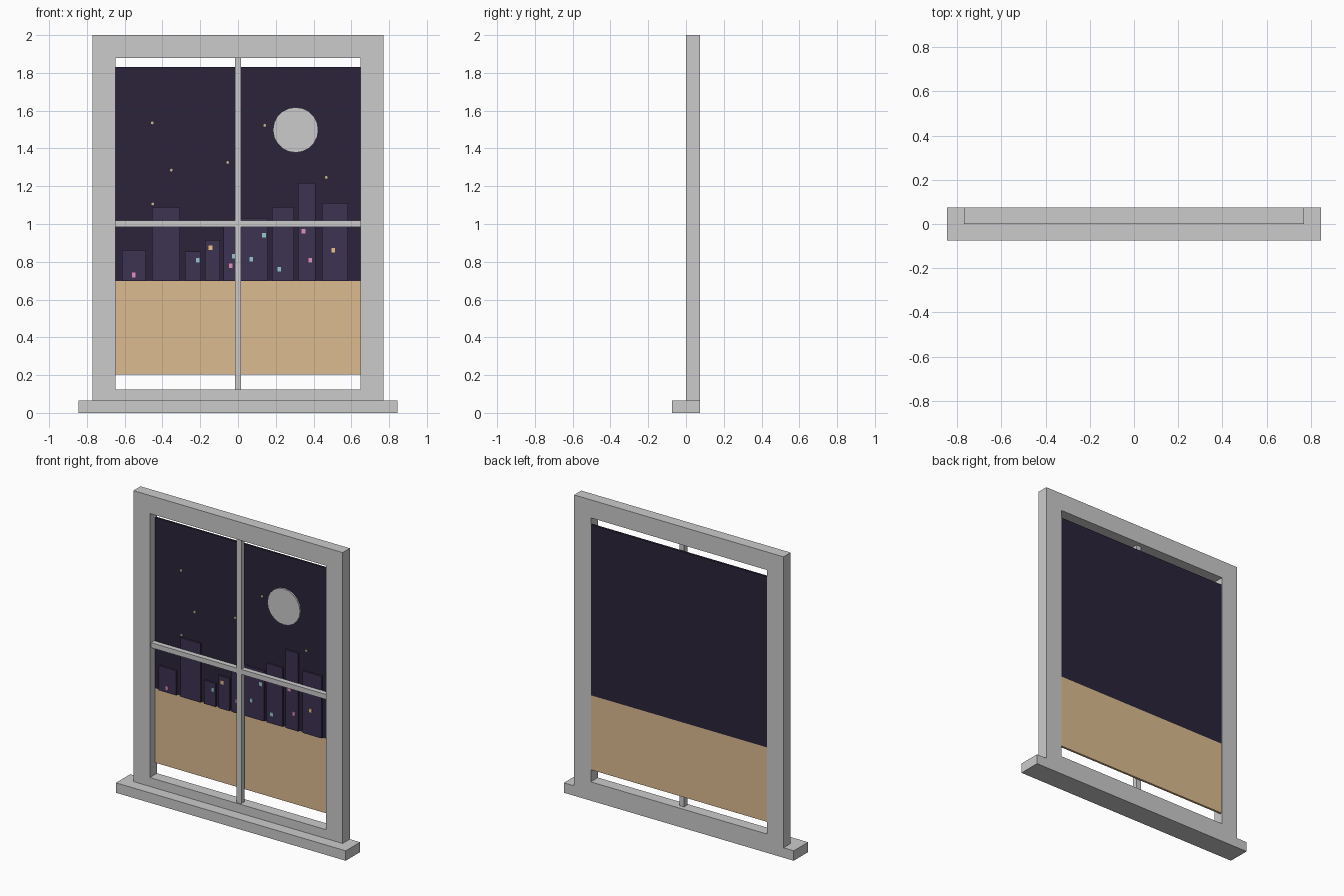
import bpy, bmesh, math
from mathutils import Matrix

if "Cube" in bpy.data.objects:
    bpy.data.objects.remove(bpy.data.objects["Cube"])


def material(name, rgb):
    m = bpy.data.materials.new(name)
    m.diffuse_color = (*rgb, 1)
    m.use_nodes = True
    m.node_tree.nodes["Principled BSDF"].inputs["Base Color"].default_value = m.diffuse_color
    return m


SKY = material("night_sky", (0.024, 0.017, 0.042))
SAND = material("sand", (0.72, 0.5, 0.28))
TOWER = material("tower_purple", (0.047, 0.032, 0.085))
STAR = material("star_yellow", (0.6, 0.5, 0.25))
PINK = material("pink_light", (0.75, 0.28, 0.5))
TEAL = material("teal_light", (0.3, 0.58, 0.62))
AMBER = material("amber_light", (0.85, 0.55, 0.25))


def finish(name, bm, mat=None):
    me = bpy.data.meshes.new(name)
    bm.to_mesh(me)
    bm.free()
    ob = bpy.data.objects.new(name, me)
    bpy.context.collection.objects.link(ob)
    if mat:
        me.materials.append(mat)
    return ob


def box(name, x, y, z, mat=None):
    """Box from (min, max) pairs on each axis."""
    bm = bmesh.new()
    size = [b - a for a, b in (x, y, z)]
    mid = [(a + b) / 2 for a, b in (x, y, z)]
    bmesh.ops.create_cube(bm, size=1, matrix=Matrix.Translation(mid) @ Matrix.Diagonal((*size, 1)))
    return finish(name, bm, mat)


# Outer frame: one rectangular ring extruded backwards
W, TOP = 0.77, 2.0
IW, IZ0, IZ1 = 0.648, 0.125, 1.88
bm = bmesh.new()
outer = [bm.verts.new((x, 0, z)) for x, z in ((-W, 0), (W, 0), (W, TOP), (-W, TOP))]
inner = [bm.verts.new((x, 0, z)) for x, z in ((-IW, IZ0), (IW, IZ0), (IW, IZ1), (-IW, IZ1))]
ring = []
for i in range(4):
    j = (i + 1) % 4
    ring.append(bm.faces.new((outer[i], outer[j], inner[j], inner[i])))
back = bmesh.ops.extrude_face_region(bm, geom=ring, use_keep_orig=True)["geom"]
bmesh.ops.translate(bm, vec=(0, 0.075, 0), verts=[v for v in back if isinstance(v, bmesh.types.BMVert)])
bmesh.ops.recalc_face_normals(bm, faces=bm.faces)
finish("window_frame", bm)

# Sill and glazing bars
box("sill", (-0.845, 0.845), (-0.075, 0.075), (0, 0.066))
box("vertical_bar", (-0.017, 0.017), (0.01, 0.045), (IZ0, IZ1))
box("horizontal_bar", (-IW, IW), (0.01, 0.045), (0.985, 1.018))

# Backdrop panels
box("sky_panel", (-IW, IW), (0.055, 0.07), (0.698, 1.832), SKY)
box("sand_panel", (-IW, IW), (0.055, 0.07), (0.203, 0.698), SAND)

# Skyline: left, right, top
towers = [(-0.613, -0.486, 0.862), (-0.454, -0.306, 1.09), (-0.28, -0.197, 0.854),
          (-0.174, -0.094, 0.915), (-0.078, 0.0, 1.0), (0.012, 0.16, 1.033),
          (0.18, 0.297, 1.09), (0.318, 0.411, 1.217), (0.445, 0.583, 1.11)]
for i, (x0, x1, top) in enumerate(towers):
    box(f"tower_{i + 1}", (x0, x1), (0.043, 0.056), (0.698, top), TOWER)

# Lit windows on the towers
lights = [(-0.552, 0.73, PINK), (-0.213, 0.809, TEAL), (-0.145, 0.875, AMBER),
          (-0.038, 0.78, PINK), (-0.022, 0.83, TEAL), (0.07, 0.814, TEAL),
          (0.138, 0.941, TEAL), (0.218, 0.761, TEAL), (0.347, 0.962, PINK),
          (0.382, 0.809, PINK), (0.504, 0.862, AMBER)]
for i, (x, z, mat) in enumerate(lights):
    box(f"lit_window_{i + 1}", (x - 0.01, x + 0.01), (0.04, 0.045), (z - 0.012, z + 0.012), mat)

# Stars
stars = [(-0.454, 1.535), (-0.353, 1.285), (-0.451, 1.106),
         (-0.055, 1.326), (0.141, 1.522), (0.467, 1.247)]
for i, (x, z) in enumerate(stars):
    bm = bmesh.new()
    bmesh.ops.create_cone(bm, cap_ends=True, segments=6, radius1=0.008, radius2=0.008, depth=0.008,
                          matrix=Matrix.Translation((x, 0.053, z)) @ Matrix.Rotation(math.pi / 2, 4, 'X'))
    finish(f"star_{i + 1}", bm, STAR)

# Moon disc
bm = bmesh.new()
bmesh.ops.create_cone(bm, cap_ends=True, segments=20, radius1=0.12, radius2=0.12, depth=0.012,
                      matrix=Matrix.Translation((0.305, 0.05, 1.498)) @ Matrix.Rotation(math.pi / 2, 4, 'X'))
finish("moon", bm)
